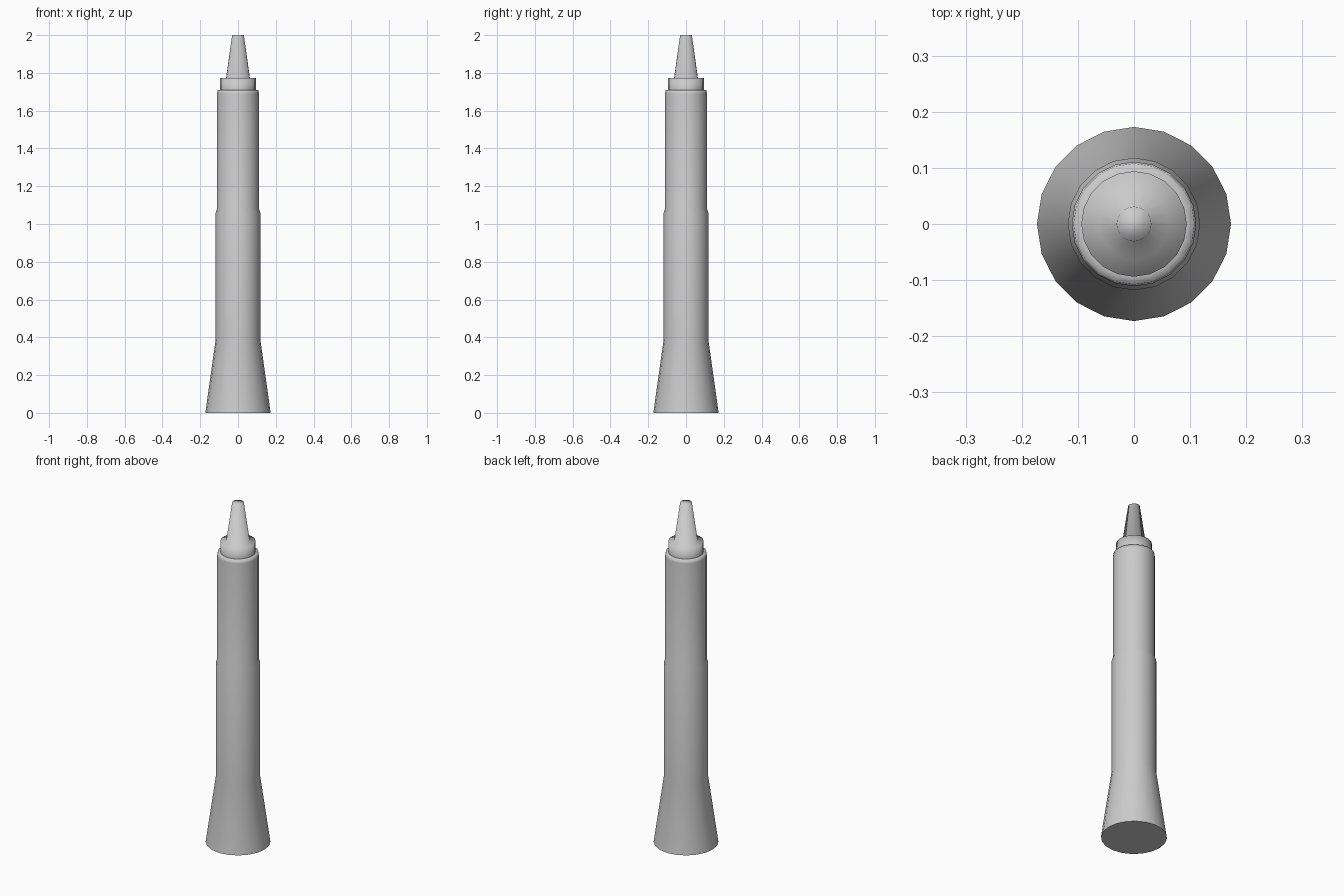
import bpy, bmesh, math

if "Cube" in bpy.data.objects:
    bpy.data.objects.remove(bpy.data.objects["Cube"])

SIDES = 20

grey = bpy.data.materials.new("light_grey")
grey.diffuse_color = (0.6, 0.6, 0.6, 1)
grey.use_nodes = True
grey.node_tree.nodes["Principled BSDF"].inputs["Base Color"].default_value = grey.diffuse_color


def lathe(name, profile, cap_bottom=False, cap_top=False):
    """Revolve (radius, height) points around z."""
    bm = bmesh.new()
    rings = []
    for r, z in profile:
        rings.append([bm.verts.new((r * math.cos(2 * math.pi * i / SIDES),
                                    r * math.sin(2 * math.pi * i / SIDES), z))
                      for i in range(SIDES)])
    for a, b in zip(rings, rings[1:]):
        for i in range(SIDES):
            j = (i + 1) % SIDES
            bm.faces.new((a[i], a[j], b[j], b[i])).smooth = True
    if cap_bottom:
        # flat underside with a crisp rim
        bm.faces.new(rings[0][::-1])
        for e in bm.edges:
            if all(v in rings[0] for v in e.verts):
                e.smooth = False
    if cap_top:
        bm.faces.new(rings[-1]).smooth = True
    mesh = bpy.data.meshes.new(name)
    bm.to_mesh(mesh)
    bm.free()
    mesh.materials.append(grey)
    obj = bpy.data.objects.new(name, mesh)
    bpy.context.collection.objects.link(obj)
    return obj


# Flared base, lower sleeve and slimmer upper barrel with its shoulder
lathe("barrel", [(0.173, 0), (0.118, 0.39), (0.118, 1.06), (0.111, 1.08),
                 (0.111, 1.69), (0.108, 1.709), (0.09, 1.709)],
      cap_bottom=True, cap_top=True)

# Stepped collar and tapered nozzle with a blunt end
lathe("collar_and_nozzle", [(0.094, 1.705), (0.094, 1.773), (0.063, 1.773),
                            (0.031, 2.0)], cap_top=True)
